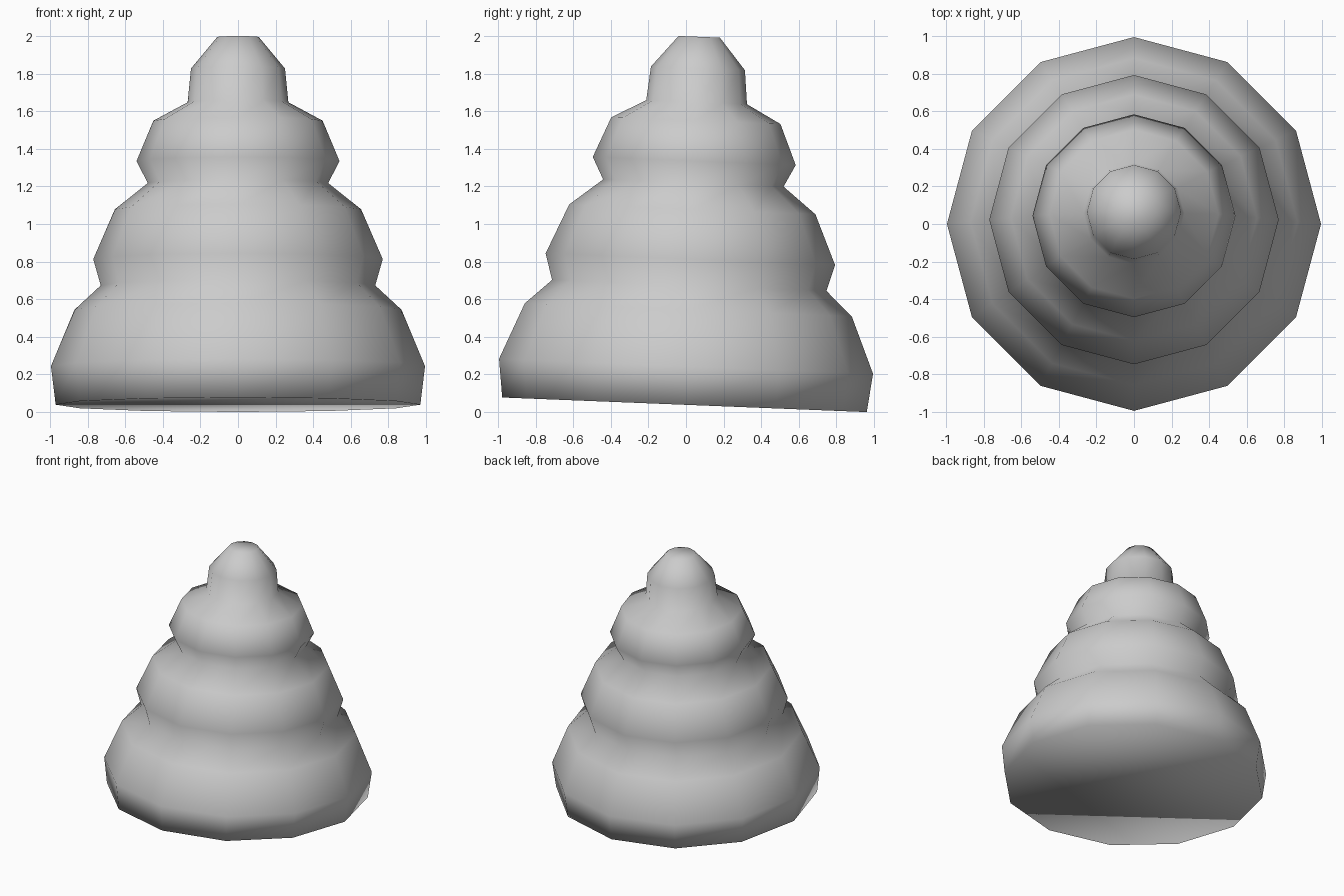
import bpy, bmesh, math
from mathutils import Matrix

if "Cube" in bpy.data.objects:
    bpy.data.objects.remove(bpy.data.objects["Cube"])

SIDES = 12
# (radius, height) of each ring along the slightly leaning axis
PROFILE = [(0.97, 0.0), (0.995, 0.205), (0.87, 0.505), (0.73, 0.635),
           (0.77, 0.775), (0.655, 1.04), (0.48, 1.18), (0.54, 1.297),
           (0.45, 1.512), (0.268, 1.61), (0.25, 1.79), (0.11, 1.958)]

bm = bmesh.new()

# stacked swirl tiers as one lathed body
rings = []
for r, z in PROFILE:
    rings.append([bm.verts.new((r * math.cos(2 * math.pi * i / SIDES),
                                r * math.sin(2 * math.pi * i / SIDES), z))
                  for i in range(SIDES)])
for a, b in zip(rings, rings[1:]):
    for i in range(SIDES):
        j = (i + 1) % SIDES
        bm.faces.new((a[i], a[j], b[j], b[i]))

# flat base and tip
bm.faces.new(rings[0][::-1])
bm.faces.new(rings[-1])

# slight lean towards the back
lean = Matrix.Translation((0, -0.008, 0.0388)) @ Matrix.Rotation(-0.04, 4, 'X')
bmesh.ops.transform(bm, matrix=lean, verts=bm.verts)
bmesh.ops.recalc_face_normals(bm, faces=bm.faces)
for f in bm.faces:
    f.smooth = True

mesh = bpy.data.meshes.new("tiered_cone")
bm.to_mesh(mesh)
bm.free()
bpy.context.collection.objects.link(bpy.data.objects.new("tiered_cone", mesh))
